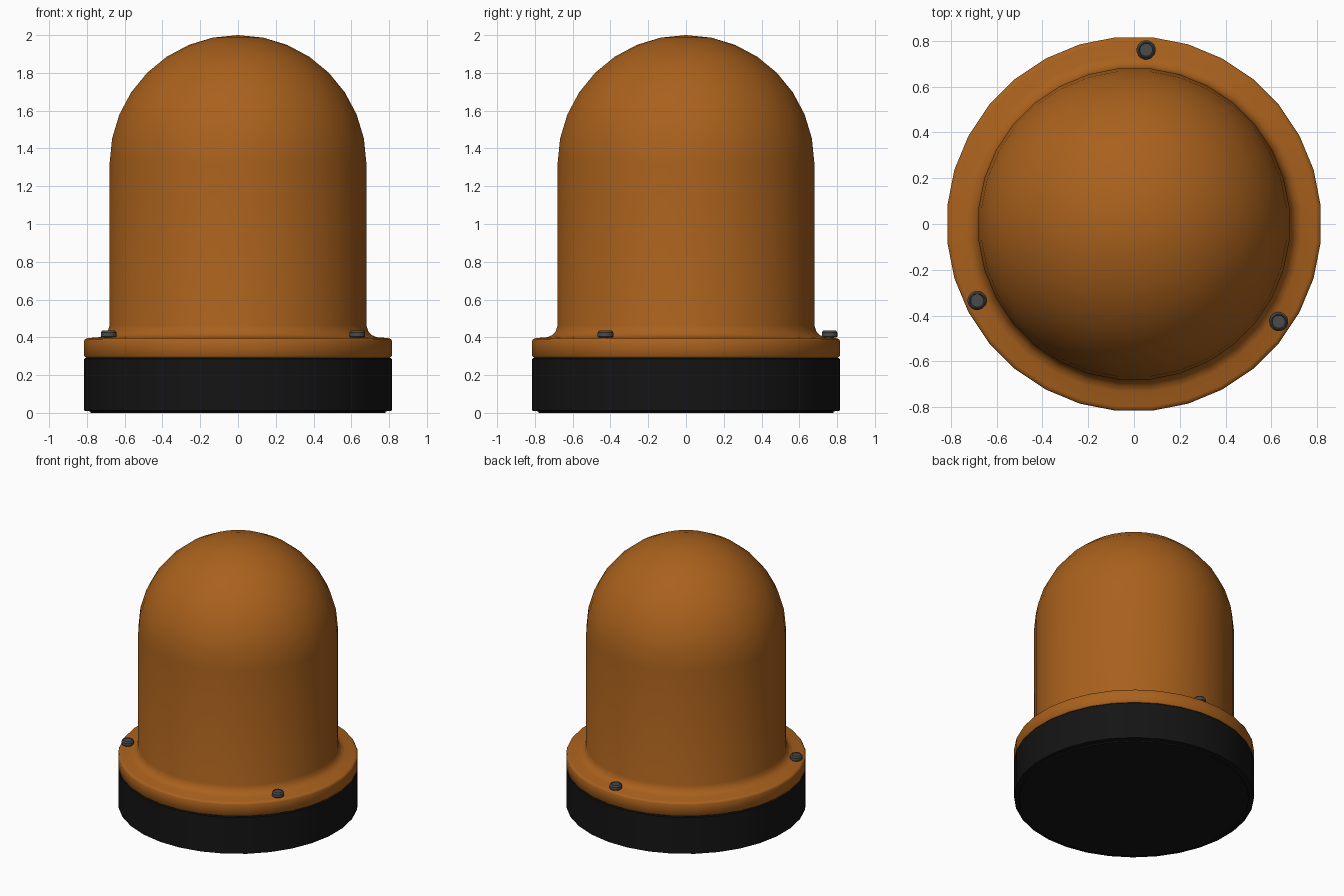
import bpy, bmesh
from math import pi, sin, cos, radians

if "Cube" in bpy.data.objects:
    bpy.data.objects.remove(bpy.data.objects["Cube"])


def material(name, rgb):
    m = bpy.data.materials.new(name)
    m.diffuse_color = (*rgb, 1)
    m.use_nodes = True
    m.node_tree.nodes["Principled BSDF"].inputs["Base Color"].default_value = m.diffuse_color
    return m


def lathe(name, profile, sides, mat, loc=(0, 0, 0), angle=35):
    """Revolve (radius, z) points around z; ends are capped or closed to a pole."""
    bm = bmesh.new()
    rings = []
    for r, z in profile:
        if r < 1e-5:
            rings.append([bm.verts.new((0, 0, z))])
        else:
            rings.append([bm.verts.new((r * cos(a), r * sin(a), z))
                          for a in (2 * pi * (i + 0.5) / sides for i in range(sides))])
    for lo, hi in zip(rings, rings[1:]):
        for i in range(sides):
            j = (i + 1) % sides
            if len(hi) == 1:
                bm.faces.new((lo[i], lo[j], hi[0]))
            else:
                bm.faces.new((lo[i], lo[j], hi[j], hi[i]))
    for ring in (rings[0], rings[-1]):
        if len(ring) > 1:
            bm.faces.new(ring)
    bmesh.ops.recalc_face_normals(bm, faces=bm.faces)
    mesh = bpy.data.meshes.new(name)
    bm.to_mesh(mesh)
    bm.free()
    obj = bpy.data.objects.new(name, mesh)
    bpy.context.collection.objects.link(obj)
    obj.location = loc
    mesh.materials.append(mat)
    bpy.ops.object.select_all(action='DESELECT')
    obj.select_set(True)
    bpy.context.view_layer.objects.active = obj
    bpy.ops.object.shade_smooth_by_angle(angle=radians(angle))
    return obj


amber = material("amber", (0.40, 0.12, 0.012))
black = material("black_plastic", (0.007, 0.007, 0.007))
steel = material("dark_steel", (0.07, 0.07, 0.07))

R = 0.819  # outer radius of base and flange

# Black mounting base
lathe("base", [(R - 0.035, 0), (R - 0.033, 0.008), (R, 0.012), (R, 0.285), (R - 0.006, 0.291)],
      32, black)

# Amber lens: flange, fillet, straight wall and hemispherical top
lens = [(R - 0.01, 0.291), (R, 0.301), (R, 0.382), (R - 0.005, 0.391), (R - 0.02, 0.396),
        (0.735, 0.401), (0.71, 0.413), (0.693, 0.432), (0.683, 0.462)]
steps = 8
lens += [(0.683 * cos(pi / 2 * k / steps), 1.32 + 0.68 * sin(pi / 2 * k / steps))
         for k in range(steps)] + [(0, 2.0)]
lathe("lens", lens, 32, amber, angle=50)

# Three flange screws
for n in range(3):
    a = radians(86 + 120 * n)
    lathe(f"screw_{n + 1}",
          [(0.025, 0.29), (0.025, 0.398), (0.036, 0.399), (0.042, 0.405), (0.042, 0.426),
           (0.034, 0.437), (0.03, 0.437), (0.028, 0.433)],
          16, steel, (0.762 * cos(a), 0.762 * sin(a), 0))
